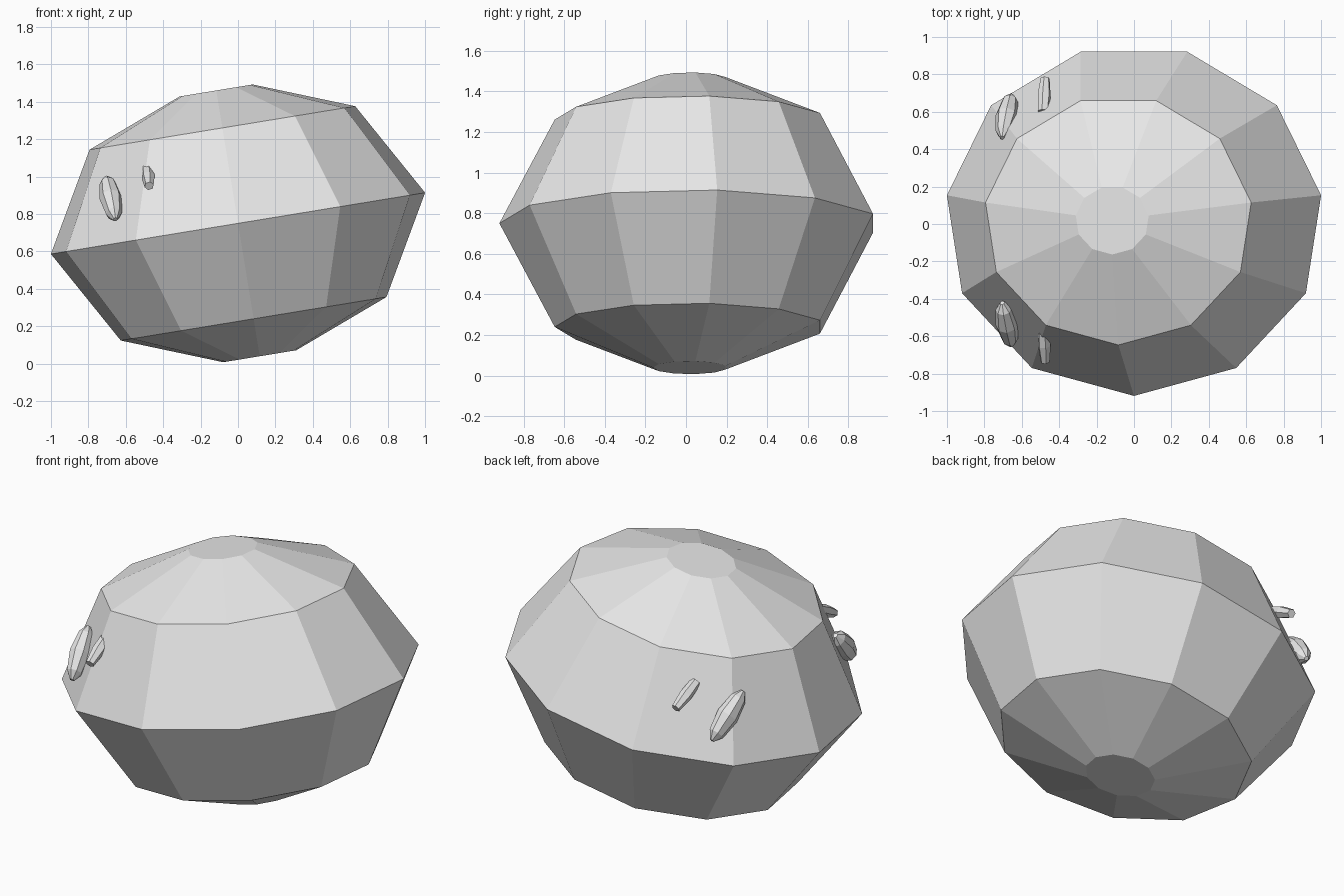
import bpy, bmesh, math
from mathutils import Matrix, Vector

if "Cube" in bpy.data.objects:
    bpy.data.objects.remove(bpy.data.objects["Cube"])

grey = bpy.data.materials.new("plain_grey")
grey.diffuse_color = (0.8, 0.8, 0.8, 1)
grey.use_nodes = True
grey.node_tree.nodes["Principled BSDF"].inputs["Base Color"].default_value = grey.diffuse_color


def lathe(name, profile, sides, start, matrix):
    """Flat-shaded closed solid from (radius, height) rings."""
    bm = bmesh.new()
    rings = []
    for r, z in profile:
        ring = []
        for i in range(sides):
            a = start + 2 * math.pi * i / sides
            ring.append(bm.verts.new(matrix @ Vector((r * math.cos(a), r * math.sin(a), z))))
        rings.append(ring)
    for lo, hi in zip(rings, rings[1:]):
        for i in range(sides):
            j = (i + 1) % sides
            bm.faces.new((lo[i], lo[j], hi[j], hi[i]))
    bm.faces.new(rings[0][::-1])
    bm.faces.new(rings[-1])
    bmesh.ops.recalc_face_normals(bm, faces=bm.faces)
    mesh = bpy.data.meshes.new(name)
    bm.to_mesh(mesh)
    bm.free()
    mesh.materials.append(grey)
    obj = bpy.data.objects.new(name, mesh)
    bpy.context.collection.objects.link(obj)
    return obj


def frame(origin, axis, scale):
    """Local z along axis, local x kept close to world x, scaled per axis."""
    w = Vector(axis).normalized()
    u = (Vector((1, 0, 0)) - w * w.x).normalized()
    v = w.cross(u)
    rot = Matrix((u, v, w)).transposed().to_4x4()
    return Matrix.Translation(origin) @ rot @ Matrix.Diagonal((*scale, 1))


MID_Y = 0.02  # symmetry plane of the side details

# Tilted eleven-sided body
body_profile = [(0.195, -0.72), (0.71, -0.517), (1, 0), (0.71, 0.517), (0.195, 0.72)]
lathe("body", body_profile, 11, -math.pi / 2,
      Matrix.Translation((0, MID_Y, 0.75))
      @ Matrix.Rotation(math.radians(-9.3), 4, 'Y')
      @ Matrix.Diagonal((1.024, 0.939, 1, 1)))

# Faceted oval knobs and small tapered pegs on both flanks
oval = [(0.2, -0.98), (0.71, -0.7), (1, 0), (0.71, 0.7), (0.2, 0.98)]
for side, s in (("front", -1), ("back", 1)):
    lathe(side + "_oval_knob", oval, 8, 0,
          frame((-0.68, MID_Y + s * 0.555, 0.883), (-0.15, -s * 0.70, 0.69),
                (0.06, 0.068, 0.165)))
    base = Vector((-0.485, MID_Y + s * 0.58, 1.045))
    tip = Vector((-0.475, MID_Y + s * 0.757, 0.95))
    lathe(side + "_peg", [(0.03, 0), (0.036, 0.5), (0.025, 1)], 6, 0.3,
          frame(base, tip - base, (1, 1, (tip - base).length)))
